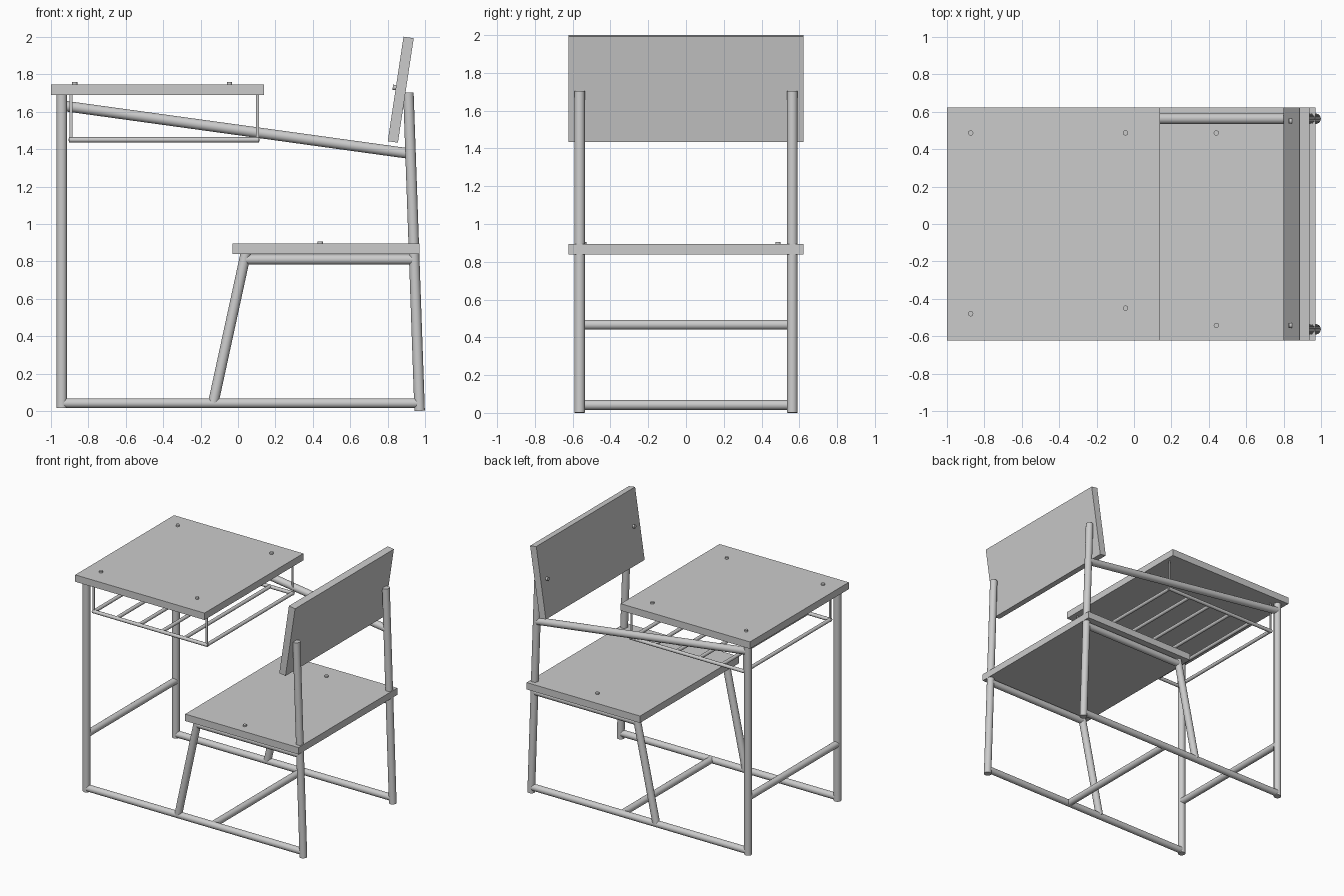
import bpy, math
from mathutils import Vector

if "Cube" in bpy.data.objects:
    bpy.data.objects.remove(bpy.data.objects["Cube"])


def board(name, center, size, tilt=0.0):
    bpy.ops.mesh.primitive_cube_add(size=1, location=center, rotation=(0, tilt, 0))
    ob = bpy.context.object
    ob.name = name
    ob.scale = size
    bpy.ops.object.transform_apply(location=False, rotation=False, scale=True)
    return ob


def tube(name, a, b, r, sides=24):
    a, b = Vector(a), Vector(b)
    d = b - a
    bpy.ops.mesh.primitive_cylinder_add(vertices=sides, radius=r, depth=d.length,
                                        location=(a + b) / 2)
    ob = bpy.context.object
    ob.name = name
    ob.rotation_euler = d.to_track_quat('Z', 'Y').to_euler()
    bpy.ops.object.shade_smooth_by_angle(angle=math.radians(40))
    return ob


# Wooden panels
TILT = math.radians(8.6)
BACK = Vector((0.87, 0, 1.718))
board("desk_top", (-0.43, 0, 1.7175), (1.14, 1.245, 0.055))
board("seat", (0.47, 0, 0.867), (1.0, 1.245, 0.055))
board("backrest", BACK, (0.055, 1.245, 0.565), TILT)

# Tubular side frames
R = 0.028
SIDE = 0.563
for s, tag in ((-1, "near"), (1, "far")):
    y = s * SIDE
    tube("desk_leg_" + tag, (-0.942, y, 0.015), (-0.942, y, 1.70), R)
    tube("floor_rail_" + tag, (-0.942, y, 0.042), (0.968, y, 0.042), 0.026)
    tube("back_post_" + tag, (0.971, y, 0.001), (0.911, y, 1.703), R)
    tube("seat_leg_" + tag, (-0.132, y, 0.045), (0.042, y, 0.845), R)
    tube("seat_rail_" + tag, (0.035, y, 0.81), (0.943, y, 0.81), 0.027)

# Single arm rail and cross bars
tube("arm_rail", (-0.942, SIDE, 1.633), (0.92, SIDE, 1.376), R)
tube("front_cross_bar", (-0.942, -SIDE, 0.467), (-0.942, SIDE, 0.467), 0.026)
tube("floor_cross_bar", (0.17, -SIDE, 0.042), (0.17, SIDE, 0.042), 0.026)

# Book basket under the desk
X0, X1, BY, BZ = -0.893, 0.103, 0.54, 1.45
for s in (-1, 1):
    tube("basket_side_bar", (X0 - 0.01, s * BY, BZ), (X1 + 0.01, s * BY, BZ), 0.014, 12)
    for x in (X0, X1):
        board("basket_hanger", (x, s * BY, 1.57), (0.016, 0.007, 0.25))
for i in range(6):
    x = X0 + (X1 - X0) * i / 5
    tube("basket_slat", (x, -BY, BZ), (x, BY, BZ), 0.014, 12)

# Bolt heads on desk, seat and backrest
for x, y in ((-0.873, 0.487), (-0.045, 0.487), (-0.873, -0.48), (-0.045, -0.45)):
    tube("desk_bolt", (x, y, 1.73), (x, y, 1.758), 0.014, 16)
for y in (0.487, -0.542):
    tube("seat_bolt", (0.44, y, 0.88), (0.44, y, 0.906), 0.014, 16)
out = Vector((-math.cos(TILT), 0, math.sin(TILT)))
for y in (0.55, -0.542):
    p = BACK + Vector((0.0, y, 0.007))
    tube("backrest_bolt", p, p + out * 0.043, 0.014, 16)
